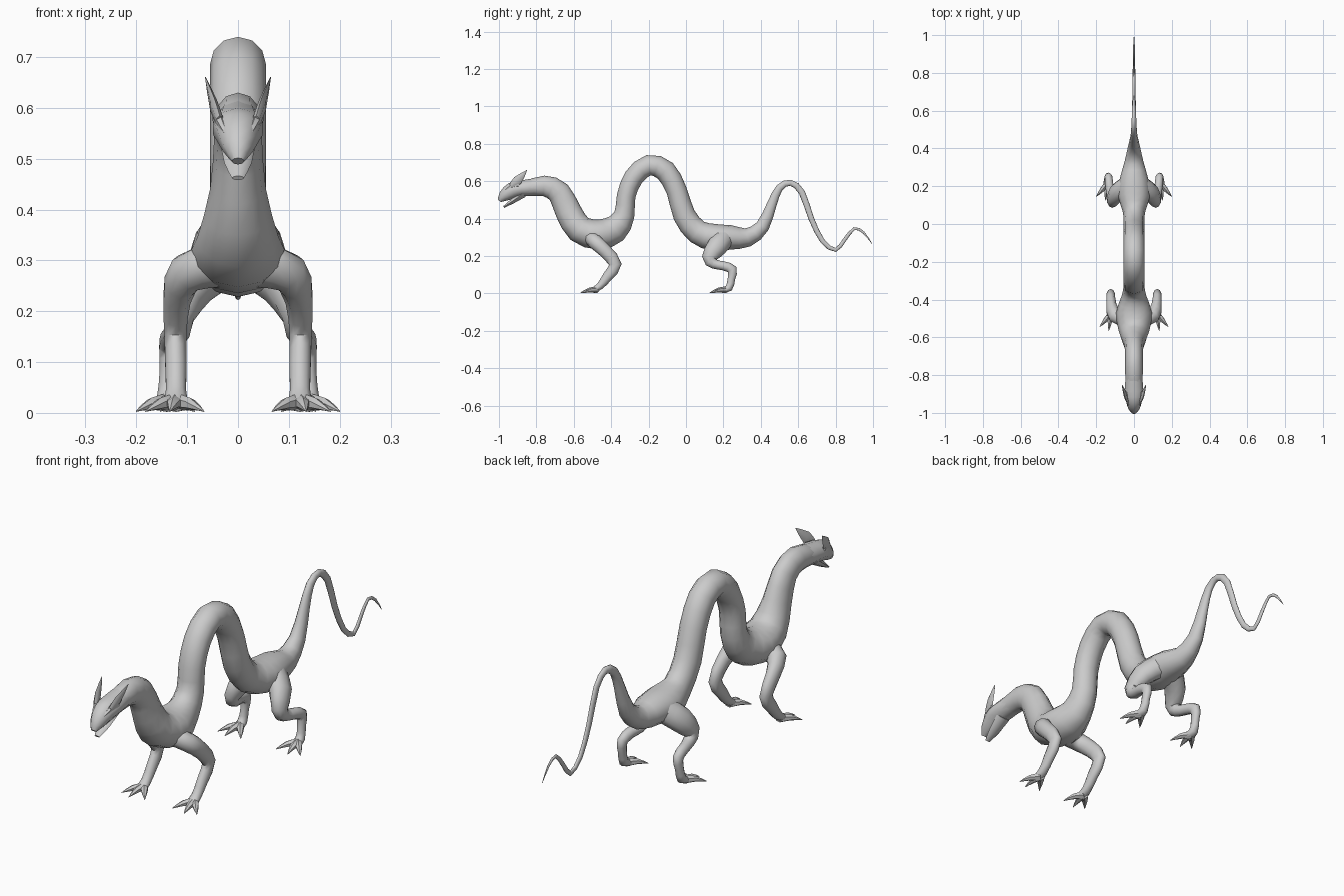
import bpy, bmesh, math
from mathutils import Vector

cube = bpy.data.objects.get("Cube")
if cube:
    bpy.data.objects.remove(cube, do_unlink=True)

grey = bpy.data.materials.new("plain grey")
grey.use_nodes = True
colour = (0.6, 0.6, 0.6, 1)
grey.diffuse_color = colour
grey.node_tree.nodes["Principled BSDF"].inputs["Base Color"].default_value = colour


def smooth_path(points, steps):
    """Catmull-Rom interpolation of stations, including their radii."""
    out = []
    last = len(points) - 1
    for i in range(last):
        a, b, c, d = (Vector(points[min(max(k, 0), last)]) for k in range(i - 1, i + 3))
        for s in range(steps):
            t = s / steps
            out.append(b + (c - a) * t / 2 + (a - b * 2.5 + c * 2 - d / 2) * t ** 2
                       + (b * 1.5 - a / 2 - c * 1.5 + d / 2) * t ** 3)
    out.append(Vector(points[-1]))
    return out


def loft(name, points, sides=10, steps=2):
    """Skin elliptical rings along stations of (x, y, z, half height, half width)."""
    stations = smooth_path(points, steps)
    bm = bmesh.new()
    rings = []
    for i, st in enumerate(stations):
        centre = Vector(st[:3])
        ahead = Vector(stations[min(i + 1, len(stations) - 1)][:3])
        behind = Vector(stations[max(i - 1, 0)][:3])
        tangent = (ahead - behind).normalized()
        side = Vector((1, 0, 0))
        side = (side - tangent * side.dot(tangent)).normalized()
        up = side.cross(tangent)
        ring = []
        for k in range(sides):
            angle = math.tau * k / sides
            ring.append(bm.verts.new(centre + up * math.cos(angle) * max(st[3], .001)
                                     + side * math.sin(angle) * max(st[4], .001)))
        rings.append(ring)
    for lower, upper in zip(rings, rings[1:]):
        for k in range(sides):
            n = (k + 1) % sides
            bm.faces.new((lower[k], lower[n], upper[n], upper[k]))
    bm.faces.new(rings[0])
    bm.faces.new(rings[-1])
    bmesh.ops.recalc_face_normals(bm, faces=bm.faces)
    mesh = bpy.data.meshes.new(name)
    bm.to_mesh(mesh)
    bm.free()
    mesh.materials.append(grey)
    for face in mesh.polygons:
        face.use_smooth = True
    mesh.set_sharp_from_angle(angle=math.radians(50))
    obj = bpy.data.objects.new(name, mesh)
    bpy.context.scene.collection.objects.link(obj)
    return obj


def centred(rows):
    return [(0, *row) for row in rows]


def mirrored(points, sign):
    return [(p[0] * sign, *p[1:]) for p in points]


# Neck, chest, arched back and hips
trunk = [
    (-.86, .56, .04, .045), (-.76, .575, .055, .047), (-.68, .54, .063, .047),
    (-.63, .44, .07, .055), (-.57, .345, .075, .08), (-.47, .315, .08, .095),
    (-.38, .345, .075, .065), (-.33, .42, .055, .055), (-.32, .52, .05, .055),
    (-.28, .62, .053, .055), (-.2, .686, .055, .055), (-.11, .655, .058, .055),
    (-.05, .55, .055, .055), (-.01, .42, .06, .055), (.06, .33, .065, .058),
    (.15, .3, .072, .085), (.24, .3, .065, .075), (.33, .3, .05, .05),
    (.41, .36, .037, .032)]

# Whipping tail
tail = [
    (.46, .48, .026, .02), (.5, .565, .02, .015), (.56, .592, .016, .012),
    (.62, .54, .017, .01), (.67, .4, .015, .009), (.73, .28, .013, .008),
    (.8, .233, .011, .007), (.85, .29, .01, .006), (.9, .347, .008, .005),
    (.95, .325, .006, .004), (.995, .265, .001, .001)]
loft("body_and_tail", centred(trunk + tail), sides=12)

# Head and open jaw
loft("head", centred([
    (-.8, .57, .048, .044), (-.88, .562, .042, .052), (-.93, .55, .044, .045),
    (-.975, .52, .03, .03), (-.998, .495, .01, .012)]))
loft("lower_jaw", centred([
    (-.87, .535, .022, .035), (-.93, .492, .013, .027), (-.975, .462, .005, .012)]), sides=8)

# Toes spread from each foot: sideways and forward reach
toes = {"outer": (.06, .07), "middle": (.012, .09), "inner": (-.055, .075)}


def foot(name, x, y, sign):
    for toe, (out, forward) in toes.items():
        loft(f"{name}_{toe}_toe", mirrored([
            (x, y, .02, .018, .018), (x + out / 2, y - forward / 2, .018, .012, .013),
            (x + out, y - forward, .003, .001, .001)], sign), sides=6)


for label, sign in (("left", 1), ("right", -1)):
    # Swept-back ears
    loft(label + "_ear", mirrored([
        (.036, -.935, .575, .012, .008), (.048, -.9, .605, .025, .008),
        (.064, -.85, .66, .001, .001)], sign), sides=6)

    # Brow ridge
    loft(label + "_brow", mirrored([
        (.022, -.97, .548, .004, .005), (.034, -.935, .573, .01, .01),
        (.042, -.89, .58, .01, .01)], sign), sides=6)

    # Front leg: shoulder, elbow, wrist
    loft(label + "_front_leg", mirrored([
        (.045, -.5, .29, .04, .05), (.1, -.485, .275, .04, .04),
        (.12, -.43, .225, .036, .028), (.123, -.378, .155, .034, .023),
        (.122, -.42, .09, .027, .022), (.122, -.46, .04, .02, .021),
        (.122, -.5, .015, .014, .026)], sign))
    foot(label + "_front", .122, -.475, sign)

    # Hind leg: thigh, knee, hock, ankle
    loft(label + "_hind_leg", mirrored([
        (.04, .2, .29, .055, .05), (.09, .165, .25, .055, .045),
        (.115, .125, .19, .04, .03), (.12, .15, .158, .026, .026),
        (.13, .2, .148, .024, .023), (.135, .247, .128, .026, .021),
        (.138, .243, .08, .02, .017), (.14, .23, .03, .02, .02),
        (.14, .19, .014, .012, .026)], sign))
    foot(label + "_hind", .14, .215, sign)
